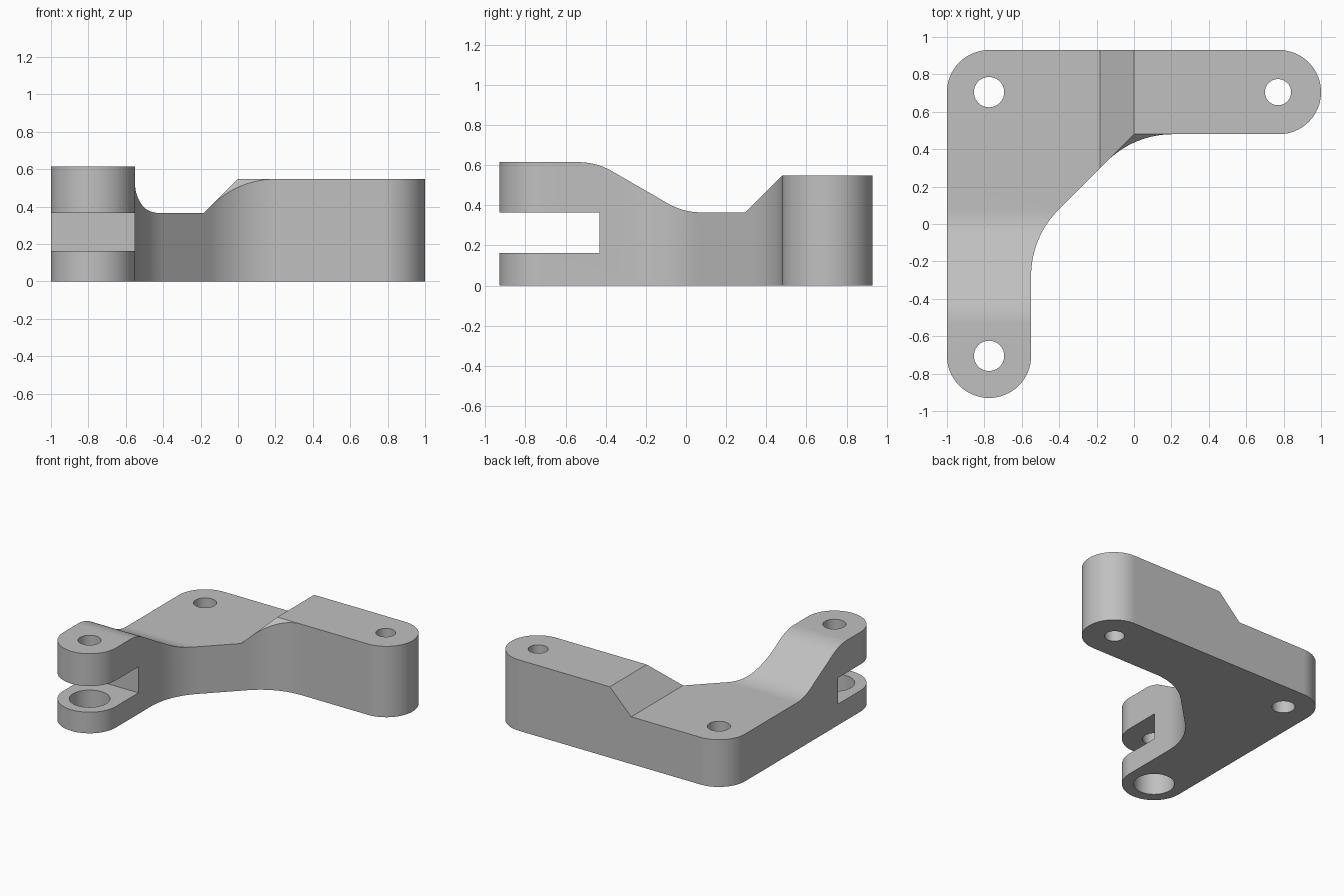
import bpy, bmesh, math
from mathutils import Vector

cube = bpy.data.objects.get("Cube")
if cube:
    bpy.data.objects.remove(cube, do_unlink=True)

HEIGHT, FLOOR, ARM_TOP, FORK_TOP = 0.7, 0.365, 0.548, 0.615


def rounded(corners, steps=16):
    """Closed outline from (x, y, radius) corners, with tangent arcs."""
    out = []
    for i, (x, y, r) in enumerate(corners):
        p = Vector((x, y))
        if r == 0:
            out.append(p)
            continue
        a = (Vector(corners[i - 1][:2]) - p).normalized()
        b = (Vector(corners[(i + 1) % len(corners)][:2]) - p).normalized()
        half = a.angle(b) / 2
        centre = p + (a + b).normalized() * r / math.sin(half)
        start = p + a * r / math.tan(half) - centre
        end = p + b * r / math.tan(half) - centre
        sweep = start.angle_signed(end)
        for k in range(steps + 1):
            t = -sweep * k / steps
            c, s = math.cos(t), math.sin(t)
            q = centre + Vector((start.x * c - start.y * s, start.x * s + start.y * c))
            if not out or (q - out[-1]).length > 1e-4:
                out.append(q)
    if (out[0] - out[-1]).length < 1e-4:
        out.pop()
    return out


def prism(name, outline, place, direction):
    """Extrude an outline, placed in space by a function, along a direction."""
    bm = bmesh.new()
    face = bm.faces.new([bm.verts.new(place(p)) for p in outline])
    new = bmesh.ops.extrude_face_region(bm, geom=[face])["geom"]
    bmesh.ops.translate(bm, vec=direction,
                        verts=[v for v in new if isinstance(v, bmesh.types.BMVert)])
    bmesh.ops.recalc_face_normals(bm, faces=bm.faces)
    mesh = bpy.data.meshes.new(name)
    bm.to_mesh(mesh)
    bm.free()
    obj = bpy.data.objects.new(name, mesh)
    bpy.context.collection.objects.link(obj)
    return obj


def cut(body, cutter):
    """Subtract a cutter from the body and discard the cutter."""
    cutter.hide_render = True
    mod = body.modifiers.new("cut", "BOOLEAN")
    mod.operation, mod.solver, mod.object = "DIFFERENCE", "EXACT", cutter
    bpy.context.view_layer.objects.active = body
    bpy.ops.object.modifier_apply(modifier=mod.name)
    bpy.data.objects.remove(cutter, do_unlink=True)


# L-shaped body with rounded ends and a filleted diagonal web
R = 0.225
plan = rounded([(-1, -0.93, R), (-0.55, -0.93, R), (-0.55, -0.07, 0.5), (0, 0.48, 0.5),
                (1, 0.48, R), (1, 0.93, R), (-1, 0.93, R)])
body = prism("bracket_body", plan, lambda p: (p.x, p.y, 0), (0, 0, HEIGHT))

# Space above the fork's curved ramp and the raised arm
run = (FORK_TOP - FLOOR) / math.tan(math.radians(30))
mid = -0.23
ramp = rounded([(-1.2, FORK_TOP, 0), (mid - run / 2, FORK_TOP, 0.33),
                (mid + run / 2, FLOOR, 0.33), (0.48 - ARM_TOP + FLOOR, FLOOR, 0),
                (0.48, ARM_TOP, 0), (1.2, ARM_TOP, 0), (1.2, 1, 0), (-1.2, 1, 0)])
cut(body, prism("ramp_cutter", ramp, lambda p: (-1.2, p.x, p.y), (2.4, 0, 0)))

# Low corner with a sloped step up to the raised arm
step = rounded([(-1.2, FLOOR, 0), (FLOOR - ARM_TOP, FLOOR, 0), (0.2, ARM_TOP + 0.2, 0),
                (0.2, 1, 0), (-1.2, 1, 0)])
cut(body, prism("step_cutter", step, lambda p: (p.x, 0.2, p.y), (0, 1, 0)))

# Fork slot
slot = rounded([(-1.2, 0.163, 0), (-0.43, 0.163, 0), (-0.43, FLOOR, 0), (-1.2, FLOOR, 0)])
cut(body, prism("slot_cutter", slot, lambda p: (-1.2, p.x, p.y), (0.9, 0, 0)))

# Bolt holes; the lower fork plate has a wider bore
for x, y, r, z0, z1 in [(-0.775, 0.705, 0.081, -0.1, 1), (0.77, 0.705, 0.07, -0.1, 1),
                        (-0.775, -0.705, 0.081, 0.26, 1), (-0.775, -0.705, 0.143, -0.1, 0.26)]:
    ring = [Vector((x + r * math.cos(k * math.tau / 48), y + r * math.sin(k * math.tau / 48)))
            for k in range(48)]
    cut(body, prism("hole_cutter", ring, lambda p: (p.x, p.y, z0), (0, 0, z1 - z0)))

# Plain grey finish
grey = bpy.data.materials.new("plain_grey")
grey.use_nodes = True
colour = (0.53, 0.53, 0.53, 1)
grey.diffuse_color = colour
grey.node_tree.nodes["Principled BSDF"].inputs["Base Color"].default_value = colour
body.data.materials.clear()
body.data.materials.append(grey)

# Smooth arcs, crisp edges, flat planes
bpy.ops.object.select_all(action="DESELECT")
body.select_set(True)
bpy.context.view_layer.objects.active = body
bpy.ops.object.shade_smooth_by_angle(angle=math.radians(25))
normals = body.modifiers.new("flat_planes", "WEIGHTED_NORMAL")
normals.keep_sharp = True
